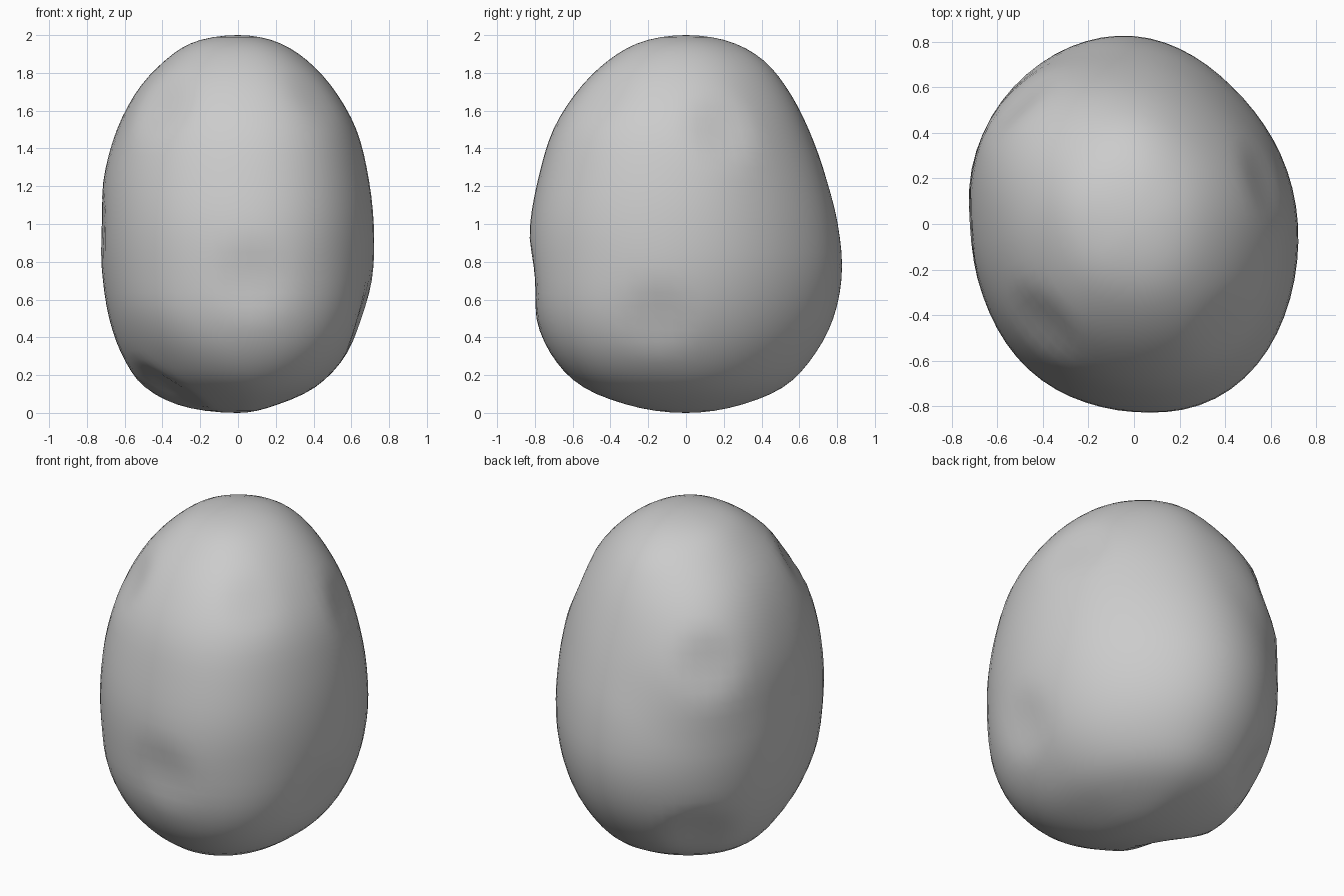
import bpy, bmesh, math
from mathutils import Vector

if "Cube" in bpy.data.objects:
    bpy.data.objects.remove(bpy.data.objects["Cube"])

# Half-widths every 15 degrees from the top pole to the bottom pole
LEFT = [0, .225, .385, .53, .635, .705, .727, .717, .68, .605, .49, .29, 0]
RIGHT = [0, .20, .365, .51, .625, .687, .717, .712, .66, .56, .405, .18, 0]
FRONT = [0, .23, .41, .57, .70, .775, .822, .822, .792, .70, .54, .28, 0]
BACK = [0, .23, .41, .54, .645, .735, .802, .824, .778, .668, .51, .26, 0]

# Dents and (negative depth) broad swells: centre, radius, depth
DENTS = [
    ((-.40, -.17, .09), .27, .055),
    ((.09, -.81, .73), .26, .024),
    ((.67, -.14, .49), .24, .022),
    ((.57, .17, 1.48), .24, .025),
    ((.35, -.40, 1.62), .22, .01),
    ((-.38, -.42, 1.62), .24, .03),
    ((-.48, .52, 1.37), .24, .03),
    ((-.45, .50, .34), .25, .04),
    ((-.71, -.02, 1.0), .22, .015),
    ((-.50, .55, 1.42), .55, -.045),
    ((-.38, -.45, .15), .50, .03),
    ((.50, -.50, .35), .50, -.022),
]


def sample(table, t):
    """Catmull-Rom interpolation, mirrored through both poles."""
    n = len(table) - 1
    get = lambda i: -table[-i] if i < 0 else (-table[2 * n - i] if i > n else table[i])
    i = min(int(t), n - 1)
    f = t - i
    a, b, c, d = (get(i + j) for j in (-1, 0, 1, 2))
    return b + .5 * f * (c - a + f * (2 * a - 5 * b + 4 * c - d + f * (3 * (b - c) + d - a)))


def surface(phi, theta):
    c, s = math.cos(theta), math.sin(theta)
    t = phi / math.radians(15)
    s2 = math.sin(2 * theta)
    k = 1 - .0365 * s2 + s2 * s2 * (.01 - .01 * c - .028 * s)
    x = c * k * sample(RIGHT if c > 0 else LEFT, t)
    y = s * k * sample(BACK if s > 0 else FRONT, t)
    return Vector((x, y, 1 + math.cos(phi)))


# Lumpy egg-shaped body
SEG, RINGS = 64, 42
bm = bmesh.new()
top = bm.verts.new((0, 0, 2))
bottom = bm.verts.new((0, 0, 0))
rings = [[bm.verts.new(surface(math.pi * i / RINGS, math.tau * j / SEG)) for j in range(SEG)]
         for i in range(1, RINGS)]
for j in range(SEG):
    n = (j + 1) % SEG
    bm.faces.new((top, rings[0][j], rings[0][n]))
    bm.faces.new((bottom, rings[-1][n], rings[-1][j]))
    for a, b in zip(rings, rings[1:]):
        bm.faces.new((a[j], b[j], b[n], a[n]))
bm.normal_update()

# Press the dents along the dent-centre normal
start = [v.co.copy() for v in bm.verts]
for centre, radius, depth in DENTS:
    nearest = min(range(len(start)), key=lambda i: (start[i] - Vector(centre)).length)
    bm.verts.ensure_lookup_table()
    mid, inward = start[nearest], -bm.verts[nearest].normal
    for v, p in zip(bm.verts, start):
        d = (p - mid).length / radius
        if d < 1:
            v.co += inward * depth * (1 - d * d) ** 2

mesh = bpy.data.meshes.new("boulder")
bm.to_mesh(mesh)
bm.free()
boulder = bpy.data.objects.new("boulder", mesh)
bpy.context.collection.objects.link(boulder)
for p in mesh.polygons:
    p.use_smooth = True
